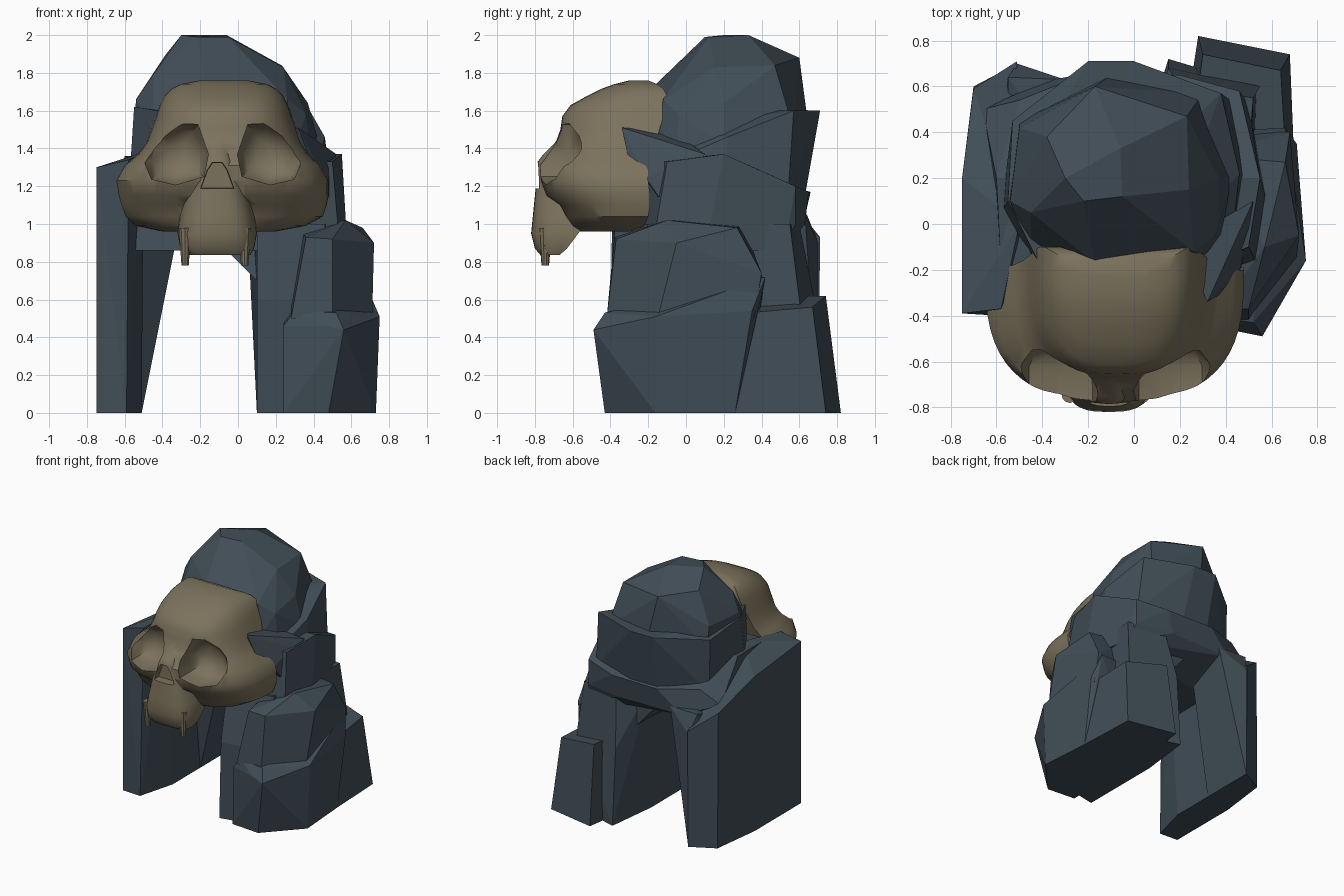
import bpy, bmesh, math
from mathutils import Vector


def material(name, col):
    m = bpy.data.materials.new(name)
    m.diffuse_color = (*col, 1)
    return m


ROCK = material("slate_rock", (0.052, 0.075, 0.095))
BONE = material("old_bone", (0.20, 0.168, 0.107))


def finish(name, bm, mat):
    bmesh.ops.recalc_face_normals(bm, faces=bm.faces)
    me = bpy.data.meshes.new(name)
    bm.to_mesh(me)
    bm.free()
    me.materials.append(mat)
    ob = bpy.data.objects.new(name, me)
    bpy.context.collection.objects.link(ob)
    return ob


def boulder(name, pts):
    """Faceted rock: convex hull of corner points, flat facets merged."""
    bm = bmesh.new()
    for p in pts:
        bm.verts.new(p)
    bmesh.ops.convex_hull(bm, input=bm.verts)
    loose = [v for v in bm.verts if not v.link_faces]
    bmesh.ops.delete(bm, geom=loose, context='VERTS')
    bmesh.ops.dissolve_limit(bm, angle_limit=math.radians(7),
                             verts=bm.verts, edges=bm.edges)
    return finish(name, bm, ROCK)


def at(z, *xy):
    return [(x, y, z) for x, y in xy]


# --- rock arch -----------------------------------------------------------
boulder("left_pillar",
        at(0, (-.75, -.39), (-.59, -.40), (-.51, -.1), (-.51, .70), (-.70, .60), (-.75, .2)) +
        [(-.75, -.39, 1.30), (-.58, -.37, 1.34), (-.75, .2, 1.24), (-.70, .59, 1.08),
         (-.51, .71, .93), (-.50, 0, 1.38), (-.51, -.2, 1.3)])

boulder("left_pillar_flare",
        at(0, (-.51, .25), (-.51, .70), (-.6, .5)) +
        at(.9, (-.55, .1), (-.38, .40), (-.38, .62), (-.51, .70)) +
        at(1.05, (-.30, .3), (-.30, .63), (-.55, .64)))

boulder("right_pillar",
        at(0, (.10, -.38), (.10, .30), (.15, .72), (.55, .60), (.50, -.30)) +
        at(.60, (.10, -.36), (.15, .68), (.55, .6), (.5, -.3)) +
        at(1.0, (.10, -.28), (.05, .40), (.2, .60), (.52, .55), (.46, -.2)))

boulder("right_pillar_brace",
        [(-.08, 0, .88), (-.10, .5, .95), (.12, -.1, .68), (.14, .5, .68), (.3, -.1, .9), (.3, .5, 1.0)])

boulder("right_foot",
        at(0, (.24, -.41), (.48, -.43), (.73, -.16), (.70, .26), (.25, .3)) +
        [(.24, -.40, .46), (.46, -.47, .46), (.56, -.49, .44), (.75, -.16, .51),
         (.71, .35, .54), (.66, .42, .72), (.30, .40, .72), (.30, -.40, .54), (.52, -.43, .53)])

boulder("back_foot",
        at(0, (.28, .82), (.68, .74), (.70, .25), (.20, .3)) +
        [(.30, .74, .62), (.64, .67, .56), (.66, .33, .53), (.25, .35, .62)])

boulder("middle_step",
        at(.5, (.28, -.42), (.50, -.42), (.71, -.15), (.69, .36), (.3, .42)) +
        [(.36, -.38, .93), (.50, -.37, .92), (.72, -.05, .90), (.66, .27, .98),
         (.57, -.1, 1.02), (.68, .40, .74), (.3, .3, 1.0)])

boulder("arch_body",
        at(.86, (-.60, -.28), (-.55, .2), (.5, .52), (.2, .35),
           (.58, .1), (.54, -.18), (.2, -.28)) +
        at(1.0, (-.40, .62), (.15, .63), (.46, .58)) +
        [(-.58, -.2, 1.35), (-.60, .2, 1.36), (-.66, .50, 1.1), (-.50, .54, 1.2), (-.2, .66, 1.17),
         (.2, .65, 1.17), (.46, .58, 1.2), (.55, .2, 1.37), (.50, -.1, 1.33), (.2, -.22, 1.33)])

boulder("upper_ring",
        at(1.15, (-.58, .05), (-.52, .45), (-.18, .63), (.05, .63), (.42, .54),
           (.50, .2), (.40, -.1), (-.4, -.18)) +
        [(-.55, .1, 1.62), (-.53, .45, 1.57), (-.2, .71, 1.60), (0, .71, 1.60),
         (.38, .57, 1.60), (.46, .22, 1.46), (.43, -.04, 1.35), (.1, -.17, 1.5), (-.42, -.16, 1.6)])

boulder("dome",
        at(1.5, (-.55, .1), (-.50, .45), (-.1, .65), (.30, .57), (-.2, -.17), (-.45, -.13)) +
        [(-.54, .1, 1.66), (-.50, .42, 1.66), (.37, .2, 1.64), (-.17, -.17, 1.73),
         (.43, .2, 1.42), (.39, -.05, 1.33), (.30, -.17, 1.4), (.36, -.04, 1.58),
         (.26, -.12, 1.66), (-.45, .05, 1.79), (-.30, .2, 2), (-.22, .1, 1.99), (-.05, .12, 1.99),
         (-.06, .33, 2), (-.17, .60, 1.88), (.23, .47, 1.84), (.24, .15, 1.83), (-.38, .38, 1.90)])

boulder("side_spur",
        [(.32, -.34, 1.51), (.40, -.12, 1.43), (.50, -.02, 1.34), (.37, -.31, 1.37), (.46, -.21, 1.24),
         (.52, .1, 1.37), (.2, -.08, 1.5), (.50, -.08, 1.05), (.2, -.1, 1.1)])


# --- skull ---------------------------------------------------------------
def shell(name, rows, power, n=28):
    """Stack of half super-ellipses: z, centre x, half width, front y, back y."""
    bm = bmesh.new()
    rings = []
    for z, cx, w, f, b in rows:
        ring = []
        for i in range(n + 1):
            a = math.pi * i / n
            c, s = math.cos(a), max(math.sin(a), 0)
            ring.append(bm.verts.new((cx + w * math.copysign(abs(c) ** (2 / power), c),
                                      b + (f - b) * s ** (2 / power), z)))
        rings.append(ring)
    for lo, hi in zip(rings, rings[1:]):
        for i in range(n):
            bm.faces.new((lo[i], lo[i + 1], hi[i + 1], hi[i]))
        bm.faces.new((lo[n], lo[0], hi[0], hi[n]))
    bm.faces.new(rings[0])
    bm.faces.new(rings[-1])
    return finish(name, bm, BONE)


skull = shell("skull", [
    (.96, -.10, .30, -.58, -.30), (.99, -.09, .45, -.61, -.22), (1.04, -.08, .53, -.64, -.20),
    (1.10, -.08, .55, -.67, -.19), (1.15, -.08, .56, -.74, -.19), (1.23, -.085, .565, -.77, -.20),
    (1.31, -.085, .52, -.775, -.20), (1.37, -.08, .45, -.73, -.18), (1.43, -.075, .41, -.69, -.16),
    (1.50, -.075, .385, -.665, -.14), (1.57, -.075, .36, -.655, -.12), (1.63, -.075, .34, -.61, -.10),
    (1.68, -.075, .315, -.52, -.10), (1.715, -.075, .28, -.45, -.12), (1.74, -.075, .23, -.38, -.15),
    (1.76, -.075, .13, -.30, -.20)], 2.8)

muzzle = shell("muzzle", [
    (.835, -.10, .165, -.77, -.67), (.87, -.11, .195, -.80, -.63), (.95, -.11, .21, -.82, -.57),
    (1.05, -.11, .20, -.81, -.5), (1.15, -.11, .175, -.80, -.5), (1.25, -.11, .14, -.79, -.5),
    (1.33, -.11, .11, -.785, -.5), (1.37, -.11, .09, -.755, -.5), (1.45, -.11, .07, -.675, -.5)], 3, 20)


def opening(name, outline, centre, steps):
    """Cutter: outline (x, z) swept along y, scaled about its centre per (y, scale)."""
    bm = bmesh.new()
    cx, cz = centre
    rings = [[bm.verts.new((cx + (x - cx) * s, y, cz + (z - cz) * s)) for x, z in outline]
             for y, s in steps]
    n = len(outline)
    for a, b in zip(rings, rings[1:]):
        for i in range(n):
            j = (i + 1) % n
            bm.faces.new((a[i], a[j], b[j], b[i]))
    bm.faces.new(rings[0])
    bm.faces.new(rings[-1])
    ob = finish(name, bm, BONE)
    ob.hide_render = True
    return ob


# eye sockets mirrored about the skull's middle, and the nose opening
MID = -.08
eye = [(.075, 1.37), (.13, 1.53), (.22, 1.535), (.33, 1.49), (.405, 1.41),
       (.42, 1.33), (.38, 1.235), (.25, 1.205), (.10, 1.25)]
cuts = [opening("eye_socket_cutter", [(MID + s * x, z) for x, z in eye], (MID + s * .24, 1.37),
                [(-.95, 1.0), (-.62, .98), (-.55, .75), (-.51, .35)]) for s in (-1, 1)]
cuts.append(opening("nose_cutter", [(-.21, 1.18), (-.01, 1.18), (-.05, 1.29), (-.08, 1.335),
                                    (-.14, 1.335), (-.17, 1.29)], (-.11, 1.25),
                    [(-.95, 1.0), (-.73, .85)]))


def boolean(ob, other, op):
    m = ob.modifiers.new(op.lower(), 'BOOLEAN')
    m.operation, m.object, m.solver = op, other, 'EXACT'


boolean(skull, muzzle, 'UNION')
for c in cuts:
    boolean(skull, c, 'DIFFERENCE')

# apply the cuts, then remove the helpers
dg = bpy.context.evaluated_depsgraph_get()
mesh = bpy.data.meshes.new_from_object(skull.evaluated_get(dg))
skull.modifiers.clear()
skull.data = mesh
for ob in cuts + [muzzle]:
    bpy.data.objects.remove(ob)

# fangs
fangs = []
for x in (-.28, .035):
    bm = bmesh.new()
    bmesh.ops.create_cone(bm, cap_ends=True, segments=10, radius1=.02, radius2=.036, depth=.20)
    bmesh.ops.translate(bm, verts=bm.verts, vec=Vector((x, -.745, .88)))
    fangs.append(finish("fang", bm, BONE))

# smooth shading on the bone, keeping rims crisp
bpy.ops.object.select_all(action='DESELECT')
for ob in [skull] + fangs:
    ob.select_set(True)
bpy.context.view_layer.objects.active = skull
bpy.ops.object.shade_smooth_by_angle(angle=math.radians(35))
